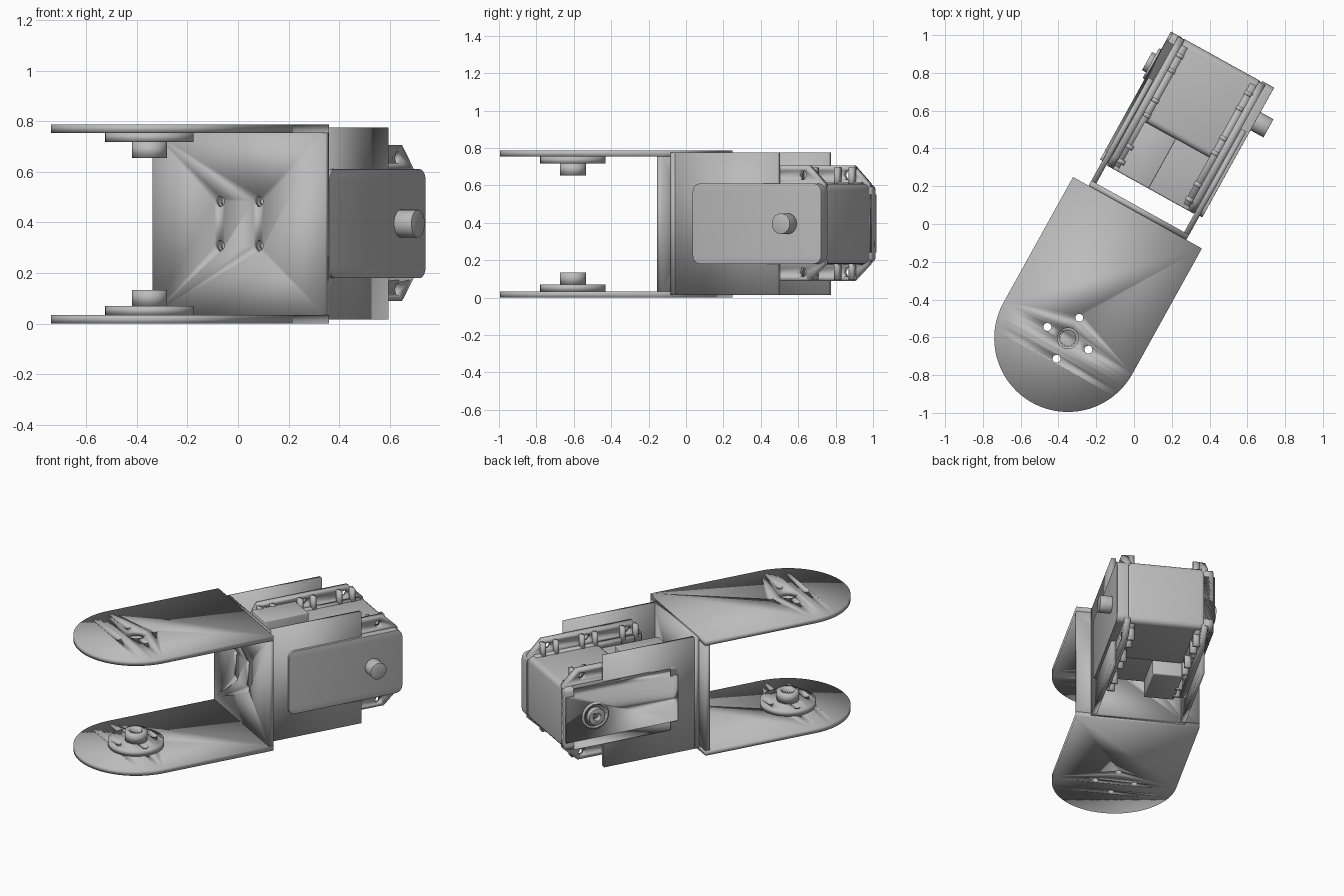
import bpy
from math import pi, sin, cos, radians
from mathutils import Matrix, Vector

cube = bpy.data.objects.get("Cube")
if cube:
    bpy.data.objects.remove(cube)

grey = bpy.data.materials.new("light_grey_metal")
grey.use_nodes = True
GREY = (0.5, 0.5, 0.5, 1)
grey.diffuse_color = GREY
grey.node_tree.nodes["Principled BSDF"].inputs["Base Color"].default_value = GREY

# Working frame: origin at the fork pivot, X across, Y along the arm
FRAME = Matrix.Translation((-0.35, -0.605, 0)) @ Matrix.Rotation(radians(-29), 4, "Z")
MID = 0.395      # height of the horizontal centre plane
SHAFT_Y = 1.487
PERMUTE = {"Z": (0, 1, 2), "X": (1, 2, 0), "Y": (2, 0, 1)}


def circle(a, b, r, n=32, start=0.0):
    return [(a + r * cos(start + 2 * pi * i / n), b + r * sin(start + 2 * pi * i / n))
            for i in range(n)]


def rect(a0, a1, b0, b1):
    return [(a0, b0), (a1, b0), (a1, b1), (a0, b1)]


def round_rect(a0, a1, b0, b1, r, n=6):
    pts = []
    corners = [(a1 - r, b1 - r), (a0 + r, b1 - r), (a0 + r, b0 + r), (a1 - r, b0 + r)]
    for k, (a, b) in enumerate(corners):
        for i in range(n + 1):
            t = (k + i / n) * pi / 2
            pts.append((a + r * cos(t), b + r * sin(t)))
    return pts


def slab(name, outlines, axis, lo, hi, bevel=0, segments=3):
    """Extrude an outline with holes along an axis; profile axes follow cyclically."""
    lo, hi = min(lo, hi), max(lo, hi)
    curve = bpy.data.curves.new(name, "CURVE")
    curve.dimensions = "2D"
    curve.fill_mode = "BOTH"
    curve.extrude = (hi - lo) / 2
    for pts in outlines:
        spline = curve.splines.new("POLY")
        spline.points.add(len(pts) - 1)
        for point, (a, b) in zip(spline.points, pts):
            point.co = (a, b, 0, 1)
        spline.use_cyclic_u = True
    helper = bpy.data.objects.new(name + "_profile", curve)
    bpy.context.collection.objects.link(helper)
    bpy.context.view_layer.update()
    graph = bpy.context.evaluated_depsgraph_get()
    mesh = bpy.data.meshes.new_from_object(helper.evaluated_get(graph))
    bpy.data.objects.remove(helper)

    order = PERMUTE[axis]
    for v in mesh.vertices:
        p = Vector()
        for source, target in enumerate(order):
            p[target] = v.co[source]
        p[order[2]] += (lo + hi) / 2
        v.co = FRAME @ p
    mesh.name = name
    mesh.materials.clear()
    mesh.materials.append(grey)
    obj = bpy.data.objects.new(name, mesh)
    bpy.context.collection.objects.link(obj)
    weld = obj.modifiers.new("Weld", "WELD")
    weld.merge_threshold = 0.0005
    if bevel:
        mod = obj.modifiers.new("Bevel", "BEVEL")
        mod.width = bevel
        mod.segments = segments
        mod.limit_method = "ANGLE"
        mod.angle_limit = radians(40)
    bpy.ops.object.select_all(action="DESELECT")
    obj.select_set(True)
    bpy.context.view_layer.objects.active = obj
    bpy.ops.object.shade_smooth_by_angle(angle=radians(35))
    return obj


# Fork: two round-ended arms with bolt holes, joined by a wall
bolt_holes = [circle(*p, 0.021, 16) for p in circle(0, 0, 0.124, 4)]
arm = [(0.39 * cos(pi + pi * i / 48), 0.39 * sin(pi + pi * i / 48)) for i in range(49)]
arm += [(0.39, 0.76), (-0.39, 0.76)]
slab("fork_bottom_arm", [arm] + bolt_holes, "Z", 0, 0.033)
slab("fork_top_arm", [arm, circle(0, 0, 0.055)] + bolt_holes, "Z", 0.754, 0.787)
wall_holes = [circle(*p, 0.021, 16) for p in circle(MID, 0, 0.124, 4, pi / 4)]
slab("fork_wall", [rect(0.033, 0.754, -0.39, 0.39)] + wall_holes, "Y", 0.73, 0.76)

# Horn hubs on the inside of each arm: bolted disc and splined collar
teeth = [(r * cos(2 * pi * i / 48), r * sin(2 * pi * i / 48))
         for i in range(48) for r in [0.046 if i % 2 else 0.039]]
for label, z0, way in (("bottom", 0.033, 1), ("top", 0.754, -1)):
    slab(label + "_hub_disc", [circle(0, 0, 0.175, 48), teeth] + bolt_holes,
         "Z", z0, z0 + way * 0.036)
    slab(label + "_hub_collar", [circle(0, 0, 0.07), teeth],
         "Z", z0 + way * 0.036, z0 + way * 0.1)

# Servo bracket: back plate and two side plates
slab("bracket_wall", [rect(0.015, 0.775, -0.296, 0.296)] + wall_holes, "Y", 0.76, 0.79)
for label, s in (("left", 1), ("right", -1)):
    slab(label + "_bracket_side", [rect(0.79, 1.415, 0.015, 0.775)],
         "X", s * 0.266, s * 0.296)

# Servo body: rounded case, with a recessed step beside the connector block
slab("servo_case", [rect(-0.255, 0.255, 1.2, 1.685)], "Z", 0.18, 0.61, 0.035, 4)
slab("servo_case_front", [rect(-0.255, 0.255, 0.9, 1.25)], "Z", 0.21, 0.58, 0.01)
for label, lo, hi in (("top", 0.57, 0.69), ("bottom", 0.1, 0.22)):
    slab(label + "_connector_block", [rect(-0.2, -0.01, 0.9, 1.2)], "Z", lo, hi, 0.008)

# Mounting rails: chamfered plates with hexagonal holes and gusset posts
rail = [(0.9, 0.18), (0.96, 0.09), (1.585, 0.09), (1.68, 0.18),
        (1.68, 0.61), (1.585, 0.705), (0.96, 0.705), (0.9, 0.61)]
HOLE_Y = (1.0, 1.28, 1.55)
rail_holes = [circle(y, MID + d, 0.026, 6) for y in HOLE_Y for d in (-0.26, 0.26)]
for label, s in (("left", 1), ("right", -1)):
    slab(label + "_mounting_rail", [rail] + rail_holes, "X", s * 0.225, s * 0.264)
    for end, d in (("top", 1), ("bottom", -1)):
        slab(f"{label}_{end}_ledge", [rect(0.92, 1.65, MID + d * 0.19, MID + d * 0.222)],
             "X", s * 0.19, s * 0.23)
        for i, y in enumerate(HOLE_Y):
            for side in (-1, 1):
                c = y + side * 0.045
                slab(f"{label}_{end}_gusset_{i}",
                     [rect(c - 0.012, c + 0.012, MID + d * 0.19, MID + d * 0.3)],
                     "X", s * 0.185, s * 0.23)

# Output side: rounded cover and shaft
slab("output_cover", [round_rect(0.905, 1.69, 0.18, 0.61, 0.045)],
     "X", 0.24, 0.312, 0.01)
slab("output_shaft", [circle(SHAFT_Y, MID, 0.055)], "X", 0.3, 0.39, 0.004, 2)

# Idler side: cover with notched corners, ring and hollow boss
n = 0.055
a0, a1, b0, b1 = 0.91, 1.685, 0.185, 0.605
notched = [(a0 + n, b0), (a1 - n, b0), (a1 - n, b0 + n), (a1, b0 + n),
           (a1, b1 - n), (a1 - n, b1 - n), (a1 - n, b1), (a0 + n, b1),
           (a0 + n, b1 - n), (a0, b1 - n), (a0, b0 + n), (a0 + n, b0 + n)]
slab("idler_cover", [notched], "X", -0.31, -0.24, 0.012)
slab("idler_cover_base", [round_rect(a0, a1, b0, b1, 0.03)], "X", -0.298, -0.24)
slab("idler_ring", [circle(SHAFT_Y, MID, 0.09), circle(SHAFT_Y, MID, 0.075)],
     "X", -0.322, -0.3)
slab("idler_boss", [circle(SHAFT_Y, MID, 0.055), circle(SHAFT_Y, MID, 0.026)],
     "X", -0.345, -0.3, 0.004, 2)
